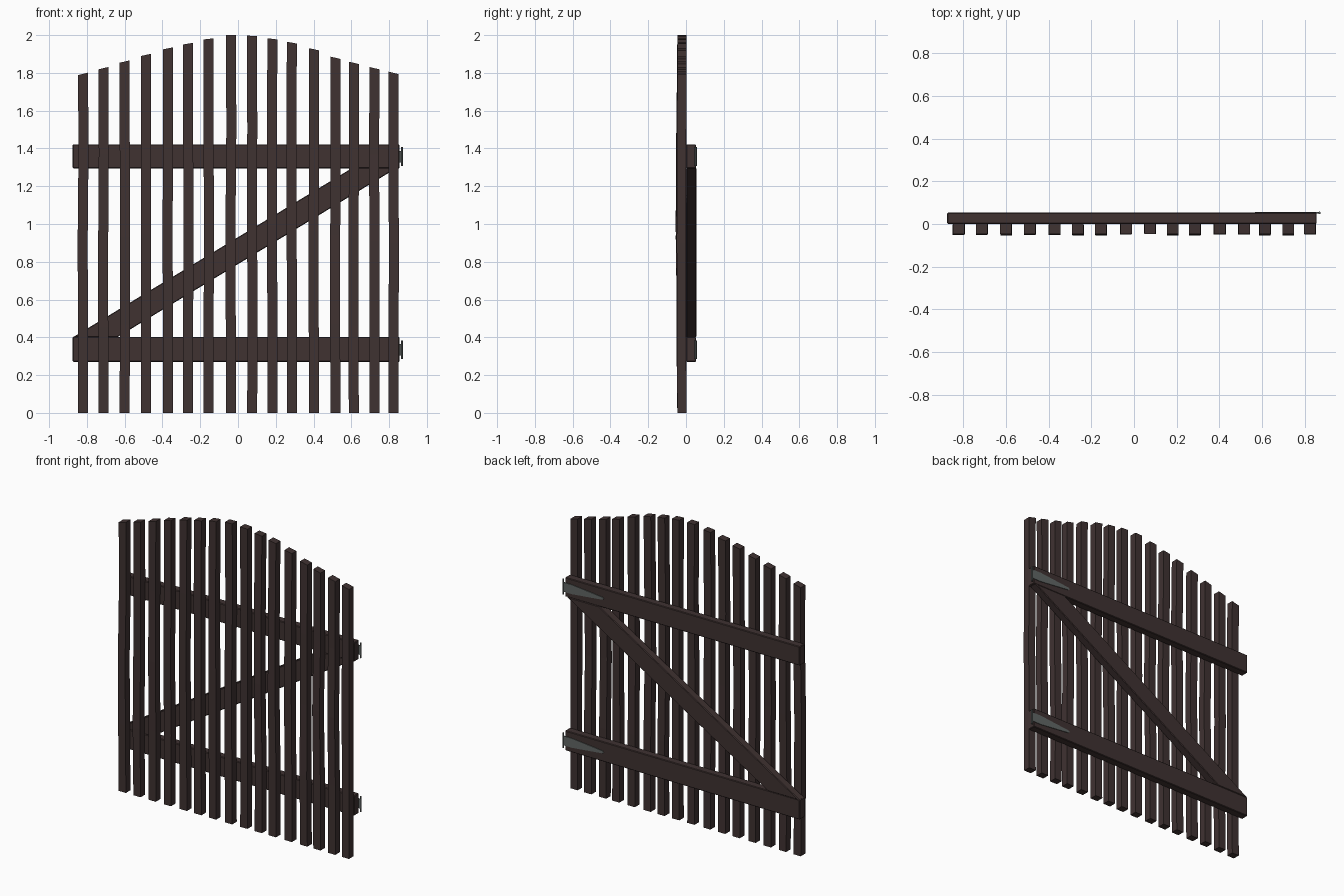
import bpy, bmesh, math, random

if "Cube" in bpy.data.objects:
    bpy.data.objects.remove(bpy.data.objects["Cube"])

random.seed(4)


def material(name, color):
    m = bpy.data.materials.new(name)
    m.diffuse_color = color
    m.use_nodes = True
    m.node_tree.nodes["Principled BSDF"].inputs["Base Color"].default_value = m.diffuse_color
    return m


WOOD = material("dark_wood", (0.05, 0.032, 0.031, 1))
IRON = material("iron", (0.12, 0.135, 0.13, 1))


def finish(bm, name, mat, bevel=0):
    bmesh.ops.recalc_face_normals(bm, faces=bm.faces)
    me = bpy.data.meshes.new(name)
    bm.to_mesh(me)
    bm.free()
    me.materials.append(mat)
    ob = bpy.data.objects.new(name, me)
    bpy.context.collection.objects.link(ob)
    if bevel:
        mod = ob.modifiers.new("worn_edges", 'BEVEL')
        mod.width = bevel
        mod.segments = 1
    return ob


def loft(bm, rings):
    """Skin a list of four-or-more sided rings and cap both ends."""
    vs = [[bm.verts.new(p) for p in r] for r in rings]
    n = len(vs[0])
    for a, b in zip(vs, vs[1:]):
        for i in range(n):
            bm.faces.new((a[i], a[(i + 1) % n], b[(i + 1) % n], b[i]))
    bm.faces.new(vs[0])
    bm.faces.new(vs[-1])


def slab(name, outline, y0, y1, mat, bevel=0):
    """Extrude an (x, z) outline from y0 to y1."""
    bm = bmesh.new()
    loft(bm, [[(x, y, z) for x, z in outline] for y in (y0, y1)])
    return finish(bm, name, mat, bevel)


# Pickets: slightly warped boards, tops cut along a shallow arch
PICKETS = [(-.82, 1.795), (-.712, 1.825), (-.60, 1.86), (-.488, 1.895),
           (-.371, 1.93), (-.264, 1.955), (-.155, 1.98), (-.037, 2.0),
           (.075, 1.996), (.182, 1.98), (.285, 1.96), (.402, 1.925),
           (.516, 1.88), (.613, 1.853), (.722, 1.825), (.823, 1.80)]
HW = 0.0265
for i, (x, top) in enumerate(PICKETS):
    slope = -0.25 * math.tanh(x * 3)
    rings = []
    for k in range(5):
        mid = math.sin(math.pi * k / 4)
        dx = random.uniform(-.003, .003) * mid
        dy = random.uniform(-.009, .002) * mid
        ring = []
        for sx, y in ((-1, -.046), (1, -.046), (1, .002), (-1, .002)):
            z = top * k / 4
            if k == 4:
                z = min(2.0, z + slope * sx * HW)
            ring.append((x + sx * HW + dx, y + dy, z))
        rings.append(ring)
    bm = bmesh.new()
    loft(bm, rings)
    finish(bm, f"picket_{i + 1:02d}", WOOD)

# Horizontal rails, each with a strap hinge on the back
for label, z0, z1 in (("lower", .27, .402), ("upper", 1.295, 1.422)):
    slab(label + "_rail", [(-.875, z0), (.855, z0), (.855, z1), (-.875, z1)],
         .001, .053, WOOD, .004)
    zc = (z0 + z1) / 2 - .002
    # Tapering strap that wraps onto the pin
    slab(label + "_hinge_strap",
         [(.575, zc - .008), (.80, zc - .031), (.864, zc - .031),
          (.864, zc + .031), (.80, zc + .031), (.575, zc + .008),
          (.567, zc)], .050, .057, IRON)
    # Hinge pin
    bm = bmesh.new()
    bmesh.ops.create_cone(bm, cap_ends=True, segments=10, radius1=.006,
                          radius2=.006, depth=.1)
    bmesh.ops.translate(bm, verts=bm.verts, vec=(.868, .052, zc))
    finish(bm, label + "_hinge_pin", IRON)

# Diagonal brace between the rails
slab("diagonal_brace",
     [(-.875, .40), (-.64, .40), (.842, 1.297), (.605, 1.297)],
     .002, .055, WOOD, .004)
